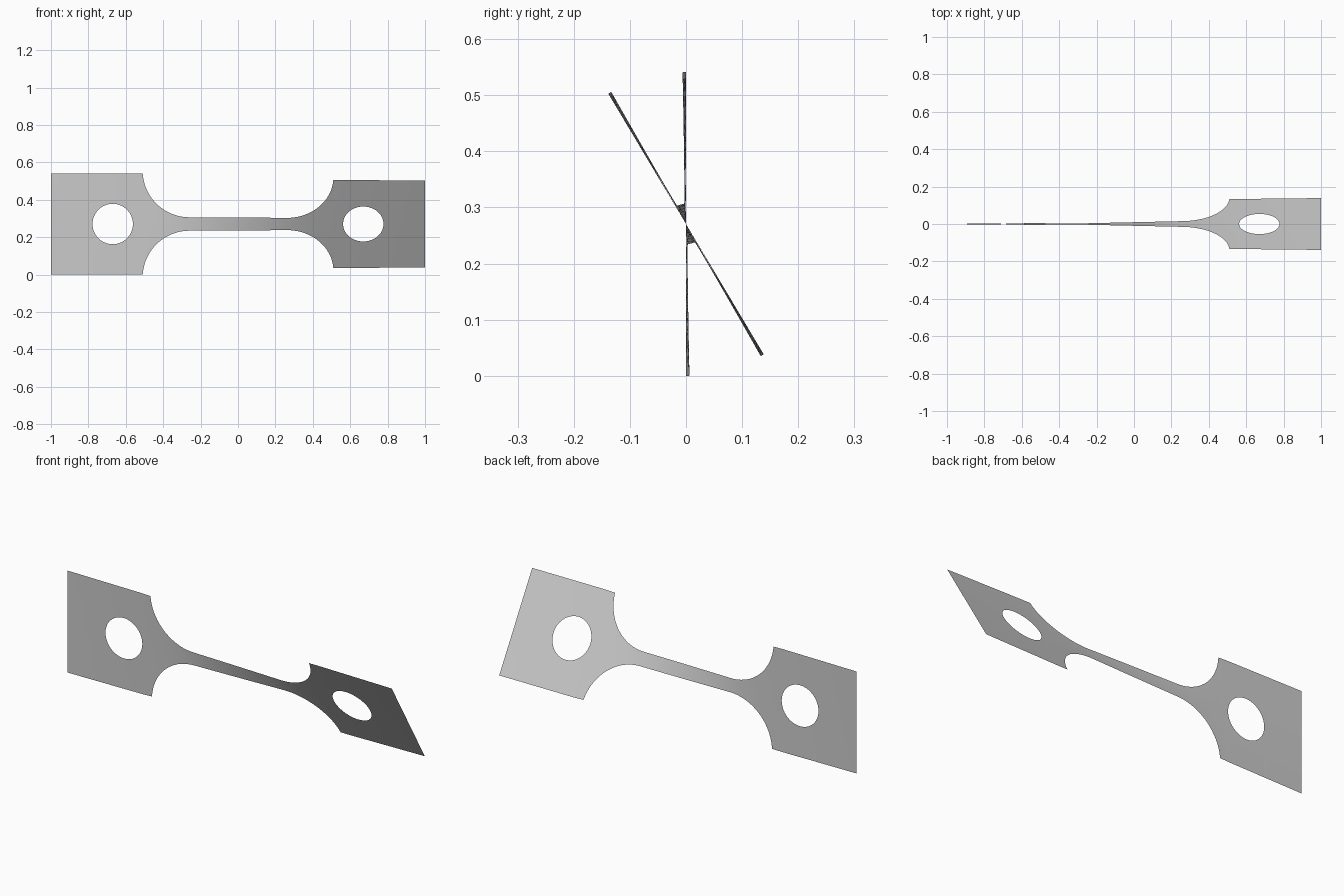
import bpy
import bmesh
from math import sin, cos, pi, sqrt, radians

if "Cube" in bpy.data.objects:
    bpy.data.objects.remove(bpy.data.objects["Cube"])

TAB, NECK, NECK_END, FILLET = 0.2705, 0.036, 0.26, 0.25
HOLE_X, HOLE_R = 0.67, 0.108
TWIST = radians(30.8)
ROWS = 6


def half_width(x):
    """Half height of the strip: narrow neck, round fillet, square tab."""
    d = max(abs(x) - NECK_END, 0)
    if d >= FILLET:
        return TAB
    return min(TAB, NECK + FILLET - sqrt(FILLET ** 2 - d ** 2))


def hole_half(x):
    d = abs(x) - HOLE_X
    return sqrt(max(HOLE_R ** 2 - d ** 2, 0))


def twist_table(n=1000):
    """Narrow stretches twist more than wide ones."""
    total, table = 0, [0]
    for i in range(n):
        total += half_width(-1 + (2 * i + 1) / n) ** -1.3
        table.append(total)
    return [TWIST * t / total for t in table]


ANGLES = twist_table()


def twisted(x, v):
    a = ANGLES[round((x + 1) / 2 * (len(ANGLES) - 1))]
    return (x, -v * sin(a), TAB + v * cos(a))


# Column positions, closer together around the fillets and holes
right = [NECK_END * i / 12 for i in range(1, 13)]
right += [NECK_END + 0.2494 * sin(pi / 2 * i / 20) for i in range(1, 21)]
right += [HOLE_X - HOLE_R * cos(pi * i / 28) for i in range(29)]
right += [HOLE_X + HOLE_R + (1 - HOLE_X - HOLE_R) * i / 6 for i in range(1, 7)]
columns = [-x for x in reversed(right)] + [0] + right

# Twisted sheet with a round hole in each tab
bm = bmesh.new()
for side in (-1, 1):
    previous = None
    for x in columns:
        inner, outer = hole_half(x), half_width(x)
        line = [bm.verts.new(twisted(x, side * (inner + (outer - inner) * j / ROWS)))
                for j in range(ROWS + 1)]
        if previous:
            for j in range(ROWS):
                quad = [previous[j], line[j], line[j + 1], previous[j + 1]]
                bm.faces.new(quad if side > 0 else quad[::-1])
        previous = line
bmesh.ops.remove_doubles(bm, verts=bm.verts, dist=1e-5)

mesh = bpy.data.meshes.new("twisted_strip")
bm.to_mesh(mesh)
bm.free()
strip = bpy.data.objects.new("twisted_strip", mesh)
bpy.context.collection.objects.link(strip)
mesh.shade_smooth()

# Plain grey material
grey = bpy.data.materials.new("light_grey")
grey.use_nodes = True
color = (0.6, 0.6, 0.6, 1)
grey.diffuse_color = color
grey.node_tree.nodes["Principled BSDF"].inputs["Base Color"].default_value = color
mesh.materials.append(grey)
